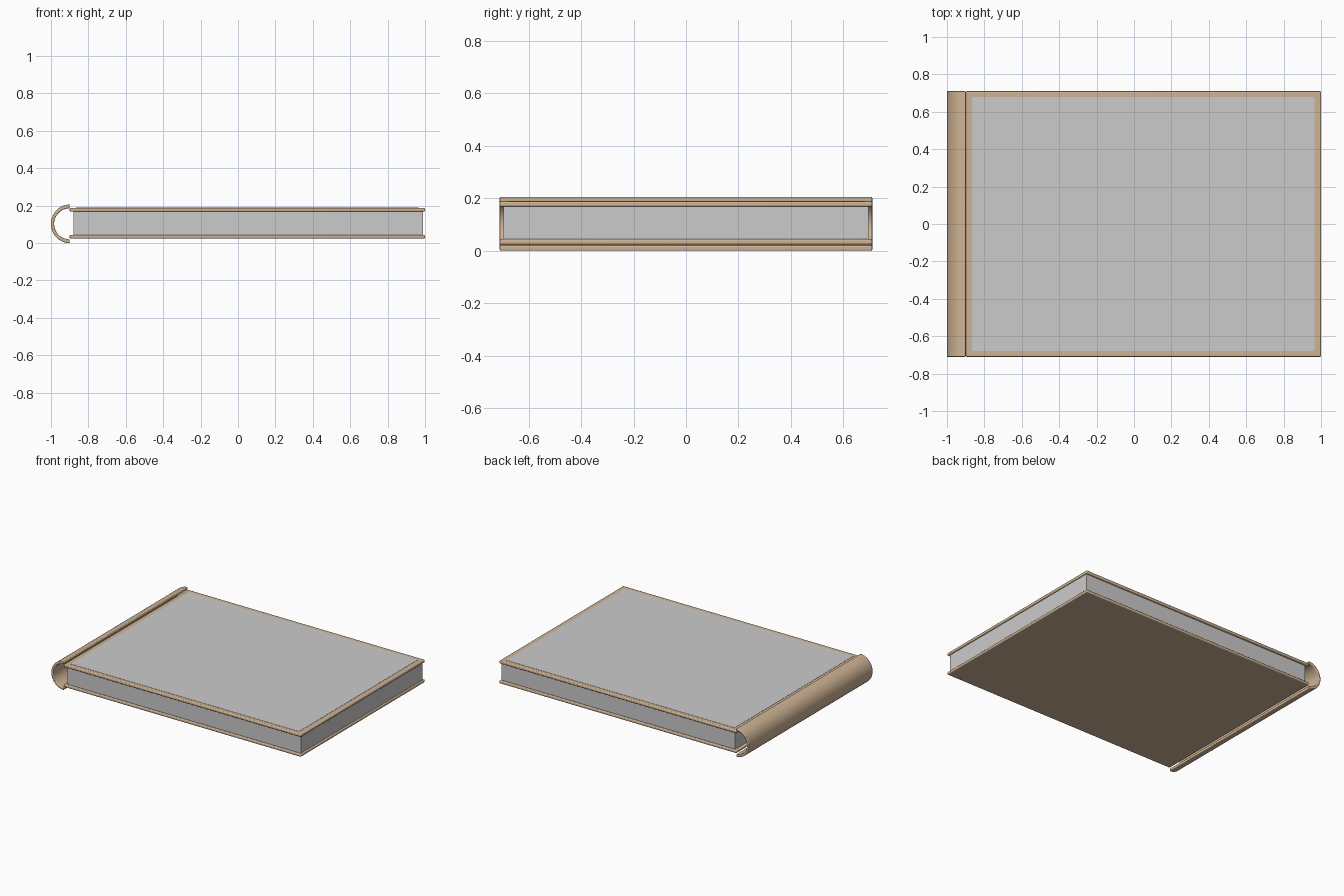
import bpy, bmesh
from math import pi, sin, cos, radians

if "Cube" in bpy.data.objects:
    bpy.data.objects.remove(bpy.data.objects["Cube"])


def material(name, rgb):
    m = bpy.data.materials.new(name)
    m.diffuse_color = (*rgb, 1)
    m.use_nodes = True
    m.node_tree.nodes["Principled BSDF"].inputs["Base Color"].default_value = m.diffuse_color
    return m


leather = material("tan_leather", (0.62, 0.45, 0.30))
paper = material("paper", (0.88, 0.88, 0.86))


def finish(bm, name, mat=None, bevel=0):
    bmesh.ops.recalc_face_normals(bm, faces=bm.faces)
    me = bpy.data.meshes.new(name)
    bm.to_mesh(me)
    bm.free()
    ob = bpy.data.objects.new(name, me)
    bpy.context.collection.objects.link(ob)
    if mat:
        me.materials.append(mat)
    if bevel:
        b = ob.modifiers.new("rounded_edges", 'BEVEL')
        b.width, b.segments = bevel, 3
        b.limit_method, b.angle_limit = 'ANGLE', radians(40)
    bpy.ops.object.select_all(action='DESELECT')
    ob.select_set(True)
    bpy.context.view_layer.objects.active = ob
    bpy.ops.object.shade_smooth_by_angle(angle=radians(35))
    return ob


def box(name, x0, x1, half_y, z0, z1, mat=None, bevel=0):
    bm = bmesh.new()
    bmesh.ops.create_cube(bm, size=1)
    for v in bm.verts:
        v.co.x = x0 if v.co.x < 0 else x1
        v.co.y = half_y if v.co.y > 0 else -half_y
        v.co.z = z0 if v.co.z < 0 else z1
    return finish(bm, name, mat, bevel)


HALF = 0.71

# Covers and page block
box("back_cover", -0.90, 1.0, HALF, 0.024, 0.044, leather, 0.006)
box("front_cover", -0.90, 1.0, HALF, 0.168, 0.188, leather, 0.006)
box("pages", -0.88, 0.99, 0.695, 0.042, 0.170, paper)

# Grey inset panel on the front cover
box("cover_panel", -0.865, 0.965, 0.68, 0.180, 0.1895)

# Hollow half-round spine: C-shaped profile extruded along y
N, CX, CZ, R, T = 32, -0.90, 0.103, 0.103, 0.02
angles = [pi / 2 + pi * i / N for i in range(N + 1)]
profile = [(CX + 0.97 * R * cos(a), CZ + R * sin(a)) for a in angles]
profile += [(CX + (R - T) * cos(a), CZ + (R - T) * sin(a)) for a in reversed(angles)]
bm = bmesh.new()
n = len(profile)
rings = [[bm.verts.new((x, y, z)) for x, z in profile] for y in (-HALF, HALF)]
for i in range(n):
    j = (i + 1) % n
    bm.faces.new((rings[0][i], rings[0][j], rings[1][j], rings[1][i]))
for ring in rings:
    for i in range(N):
        bm.faces.new((ring[i], ring[i + 1], ring[n - 2 - i], ring[n - 1 - i]))
spine = finish(bm, "spine", leather, 0.005)
for v in spine.data.vertices:
    if abs(v.co.x + 0.9999) < 1e-3:
        v.co.x = -1.0
